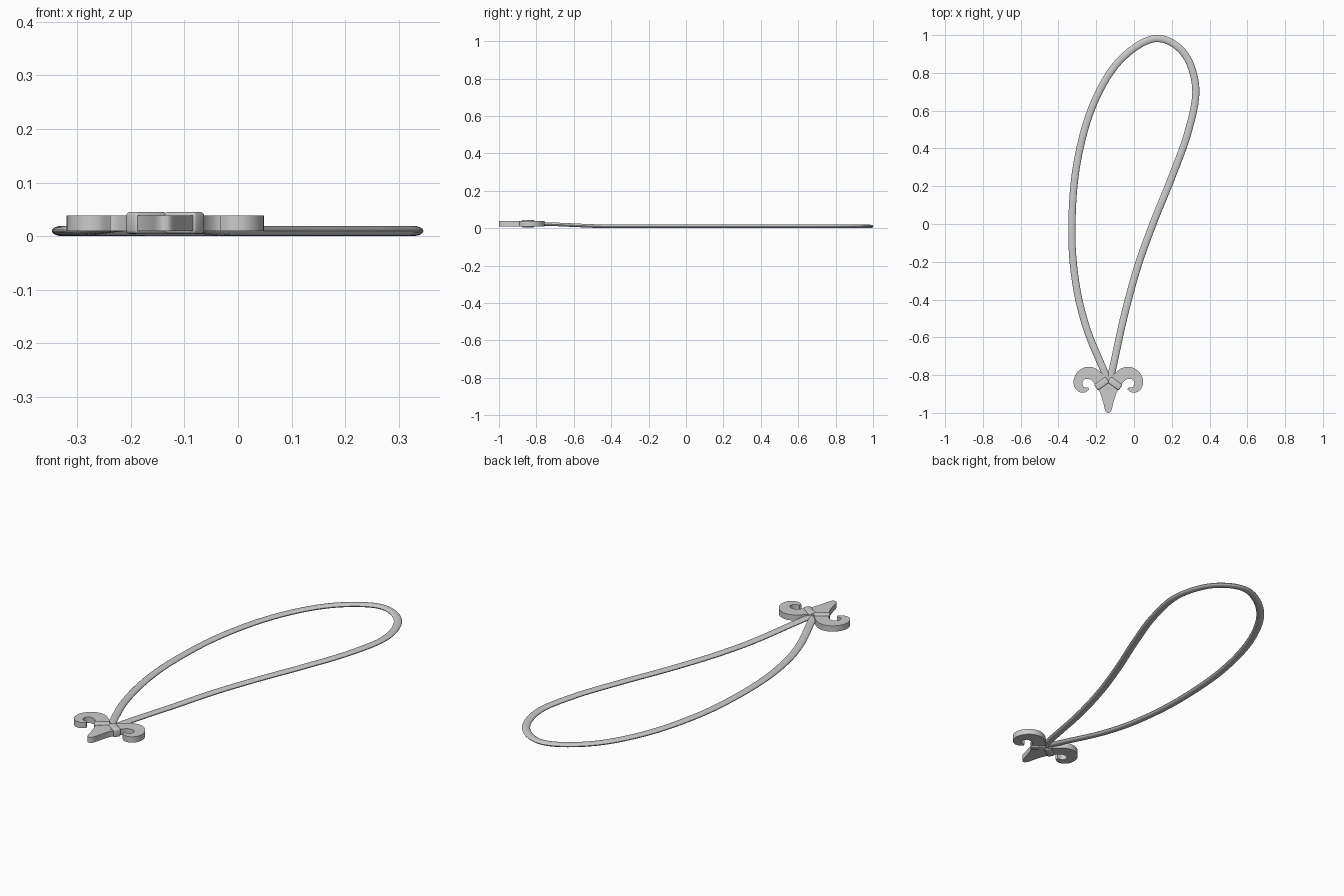
import bpy, bmesh, math
from mathutils import Vector, Matrix

if "Cube" in bpy.data.objects:
    bpy.data.objects.remove(bpy.data.objects["Cube"])

CX = -0.136  # pendant centre line


def finish(name, bm):
    bmesh.ops.recalc_face_normals(bm, faces=bm.faces)
    me = bpy.data.meshes.new(name)
    bm.to_mesh(me)
    bm.free()
    ob = bpy.data.objects.new(name, me)
    bpy.context.collection.objects.link(ob)
    bpy.ops.object.select_all(action='DESELECT')
    ob.select_set(True)
    bpy.context.view_layer.objects.active = ob
    bpy.ops.object.shade_smooth_by_angle(angle=math.radians(35))
    return ob


def spline(pts, n, closed=False):
    """Catmull-Rom samples through the points."""
    p = [Vector(q) for q in pts]
    p = [p[-1]] + p + p[:2] if closed else [2 * p[0] - p[1]] + p + [2 * p[-1] - p[-2]]
    out = []
    for a, b, c, d in zip(p, p[1:], p[2:], p[3:]):
        for i in range(n):
            t = i / n
            out.append(0.5 * (2 * b + (c - a) * t + (2 * a - 5 * b + 4 * c - d) * t * t
                              + (3 * b - a - 3 * c + d) * t ** 3))
    return out if closed else out + [p[-2]]


def plate(name, outline, z0, z1):
    bm = bmesh.new()
    f = bm.faces.new([bm.verts.new((x, y, z0)) for x, y in outline])
    r = bmesh.ops.extrude_face_region(bm, geom=[f])
    bmesh.ops.translate(bm, vec=(0, 0, z1 - z0),
                        verts=[v for v in r['geom'] if isinstance(v, bmesh.types.BMVert)])
    return finish(name, bm)


# Cord: flattened oval section swept round the loop, lifting into the pendant
path = spline([(-0.137, -0.835), (-0.162, -0.77), (-0.25, -0.555), (-0.307, -0.32),
               (-0.329, -0.05), (-0.307, 0.29), (-0.225, 0.61), (-0.085, 0.855),
               (0.105, 0.981), (0.26, 0.91), (0.327, 0.72), (0.287, 0.49), (0.197, 0.24),
               (0.10, 0.0), (0.015, -0.24), (-0.055, -0.5), (-0.114, -0.77),
               (-0.132, -0.835)], 8)
bm = bmesh.new()
rings = []
for i, p in enumerate(path):
    t = (path[min(i + 1, len(path) - 1)] - path[max(i - 1, 0)]).normalized()
    side = Vector((t.y, -t.x, 0))
    k = min(max((-0.38 - p.y) / 0.45, 0), 1)
    c = Vector((p.x, p.y, 0.0095 + 0.014 * k * k * (3 - 2 * k)))
    rings.append([bm.verts.new(c + side * 0.019 * math.cos(a) + Vector((0, 0, 0.0095 * math.sin(a))))
                  for a in (j * math.tau / 16 for j in range(16))])
for a, b in zip(rings, rings[1:]):
    for j in range(16):
        bm.faces.new((a[j], a[j - 1], b[j - 1], b[j]))
bm.faces.new(rings[0])
bm.faces.new(rings[-1])
finish("cord_loop", bm)

# Curled petals: one outline mirrored to both sides
outer = spline([(0.0, -0.825), (0.04, -0.785), (0.074, -0.762), (0.11, -0.756), (0.145, -0.768),
                (0.172, -0.795), (0.184, -0.83), (0.178, -0.865), (0.155, -0.889),
                (0.125, -0.892), (0.102, -0.877)], 4)
inner = spline([(0.106, -0.866), (0.130, -0.862), (0.138, -0.84), (0.125, -0.822),
                (0.098, -0.822), (0.078, -0.838), (0.062, -0.862), (0.03, -0.875)], 4)
for s, label in ((-1, "left"), (1, "right")):
    plate("petal_" + label, [(CX + s * p.x, p.y) for p in outer + inner], 0.009, 0.0385)

# Pointed middle leaf
half = spline([(0.0, -0.812), (0.04, -0.845), (0.056, -0.866), (0.041, -0.9), (0.027, -0.945),
               (0.018, -0.982), (0.009, -0.997), (0.0, -1.0)], 4)
leaf = [(CX + p.x, p.y) for p in half] + [(CX - p.x, p.y) for p in half[-2:0:-1]]
plate("centre_leaf", leaf, 0.0095, 0.038)

# Two rounded bands forming a chevron over the joint
for s, label in ((-1, "left"), (1, "right")):
    bm = bmesh.new()
    bmesh.ops.create_cube(bm, size=1)
    bmesh.ops.scale(bm, vec=(0.074, 0.036, 0.041), verts=bm.verts)
    bmesh.ops.bevel(bm, geom=bm.edges[:], offset=0.007, segments=3, profile=0.5, affect='EDGES')
    m = Matrix.Translation((CX + s * 0.035, -0.845, 0.0245)) @ Matrix.Rotation(-s * math.radians(36), 4, 'Z')
    bmesh.ops.transform(bm, matrix=m, verts=bm.verts)
    finish("band_" + label, bm)
